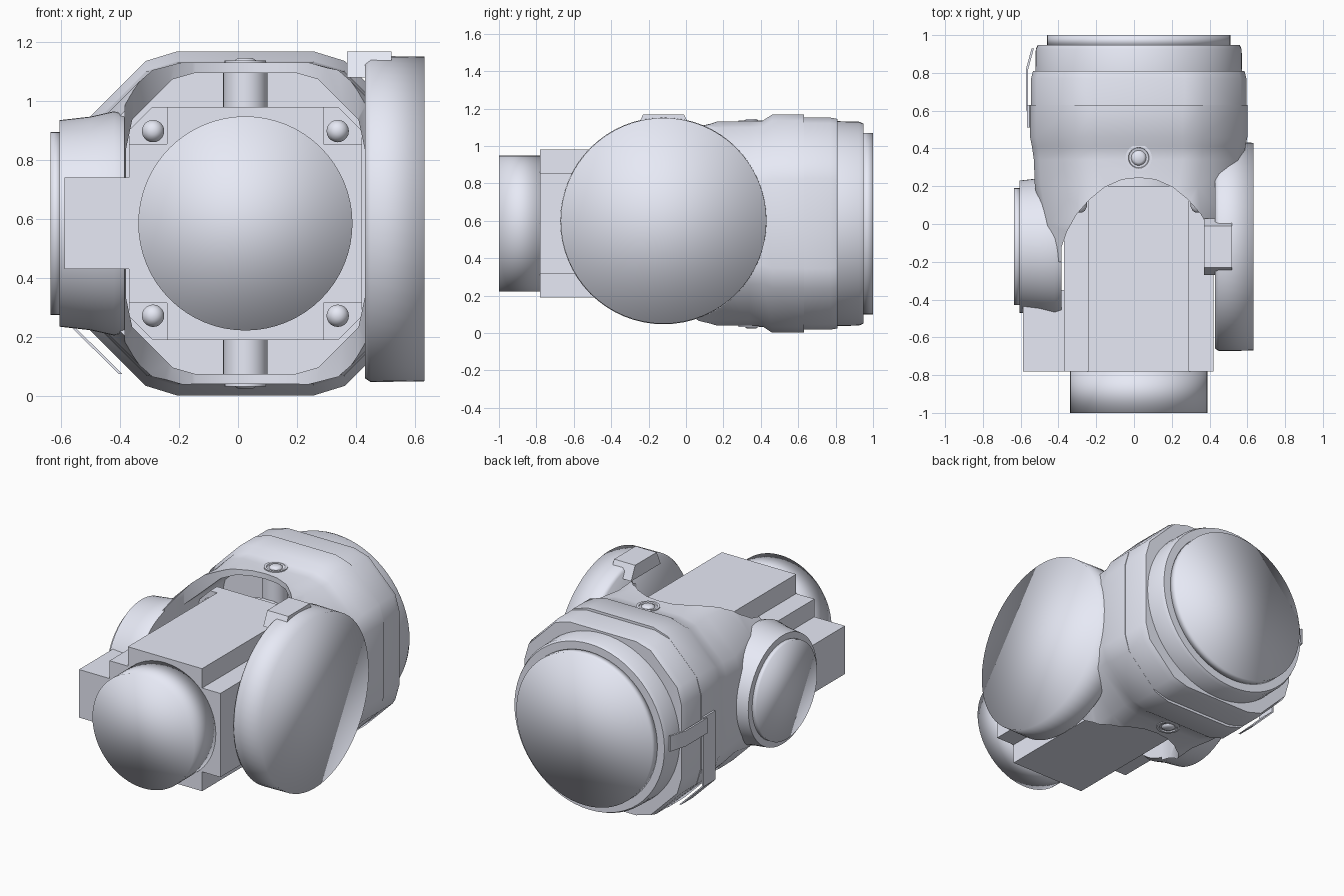
import bpy, bmesh, math
from mathutils import Vector

if "Cube" in bpy.data.objects:
    bpy.data.objects.remove(bpy.data.objects["Cube"])

CX, CZ = 0.025, 0.585      # main axis, runs along y
AY = -0.12                 # pivot axis of the fork arms, runs along x

paint = bpy.data.materials.new("pale_grey")
paint.diffuse_color = (0.80, 0.82, 0.92, 1)
paint.use_nodes = True
paint.node_tree.nodes["Principled BSDF"].inputs["Base Color"].default_value = paint.diffuse_color


def finish(obj, angle):
    obj.data.shade_smooth()
    if angle < 180:
        obj.data.set_sharp_from_angle(angle=math.radians(angle))


def loft(name, rings, angle=35):
    """Skin a list of equal-length point rings and cap both ends."""
    bm = bmesh.new()
    rows = [[bm.verts.new(p) for p in ring] for ring in rings]
    n = len(rows[0])
    for a, b in zip(rows, rows[1:]):
        for i in range(n):
            j = (i + 1) % n
            bm.faces.new((a[i], a[j], b[j], b[i]))
    bm.faces.new(rows[0])
    bm.faces.new(rows[-1])
    bmesh.ops.recalc_face_normals(bm, faces=bm.faces)
    mesh = bpy.data.meshes.new(name)
    bm.to_mesh(mesh)
    bm.free()
    mesh.materials.append(paint)
    obj = bpy.data.objects.new(name, mesh)
    bpy.context.collection.objects.link(obj)
    finish(obj, angle)
    return obj


def lathe(name, axis, centre, profile, angle=35, n=64):
    """Turn (position, radius) pairs about an axis through centre."""
    rings = []
    for pos, r in profile:
        ring = []
        for k in range(n):
            t = math.tau * k / n
            u, v = centre[0] + r * math.cos(t), centre[1] + r * math.sin(t)
            ring.append({'x': (pos, u, v), 'y': (u, pos, v), 'z': (u, v, pos)}[axis])
        rings.append(ring)
    return loft(name, rings, angle)


def octagon(y, a, b, c, soft=1):
    """Chamfered rectangle across the main axis, corners softened."""
    q = [(a, b - c), (a - c, b), (c - a, b), (-a, b - c),
         (-a, c - b), (c - a, -b), (a - c, -b), (a, c - b)]
    pts = [Vector((CX + x, y, CZ + z)) for x, z in q]
    for _ in range(soft):
        pts = [p for i in range(len(pts)) for p in
               (pts[i].lerp(pts[i - 1], 0.12), pts[i].lerp(pts[(i + 1) % len(pts)], 0.12))]
    return pts


def box(name, x0, x1, y0, y1, z0, z1, taper=0.0):
    def ring(z, t):
        return [(x0, y0 + t, z), (x1, y0 + t, z), (x1, y1 - t, z), (x0, y1 - t, z)]
    return loft(name, [ring(z0, 0), ring(z1, taper)], 20)


def cut(obj, cutters, angle):
    for c in cutters:
        c.hide_render = True
        m = obj.modifiers.new("cut", 'BOOLEAN')
        m.operation, m.solver, m.object = 'DIFFERENCE', 'EXACT', c
    dg = bpy.context.evaluated_depsgraph_get()
    mesh = bpy.data.meshes.new_from_object(obj.evaluated_get(dg))
    obj.modifiers.clear()
    obj.data = mesh
    for c in cutters:
        bpy.data.objects.remove(c)
    finish(obj, angle)


# Fork housing: octagonal collar flowing into a hollow yoke
fork = loft("fork_housing", [octagon(*s) for s in (
    (0.63, .575, .583, .27), (0.46, .575, .583, .27), (0.41, .565, .55, .26),
    (0.34, .555, .545, .25), (0.2, .55, .545, .27), (0.0, .51, .55, .22),
    (-0.2, .46, .53, .20))], 40)
cavity = loft("cavity_cutter", [octagon(-0.6, .405, .51, .18), octagon(0.38, .405, .51, .18)])
half = [(.408, -.6), (.408, -.12), (.38, -.04), (.33, .05), (.26, .13), (.18, .195), (.09, .235)]
arch = half + [(0, .245)] + [(-x, y) for x, y in reversed(half)]
mouth = loft("mouth_cutter", [[(CX + x, y, z) for x, y in arch] for z in (-0.5, 1.7)])
cut(fork, [cavity, mouth], 40)

# Rear collar, round flange and end disc
loft("rear_collar", [octagon(0.62, .57, .567, .25), octagon(0.77, .57, .567, .25),
                     octagon(0.81, .56, .56, .25)], 50)
lathe("rear_flange", 'y', (CX, CZ), [(0.80, .548), (0.925, .545), (0.948, .535)], 50)
lathe("rear_disc", 'y', (CX, CZ), [(0.94, .485), (1.0, .485)], 180)

# Right arm: large pivot cover with a lug on top
lathe("right_arm_cover", 'x', (AY, 0.6), [(0.43, .54), (0.45, .553), (0.632, .55)], 180)
box("right_arm_lug", 0.37, 0.52, -0.27, 0.03, 1.08, 1.168, 0.04)

# Left arm: flared boss with a thin cap
lathe("left_arm_boss", 'x', (AY, CZ), [(-0.605, .35), (-0.5, .362), (-0.42, .38), (-0.385, .37)], 60)
lathe("left_arm_cap", 'x', (AY, CZ), [(-0.635, .31), (-0.60, .31)], 180)

# Tilting block between the arms, its four edges notched along the full length
q = [(.395, .27), (.265, .27), (.265, .395)]
cross = q + [(-x, z) for x, z in reversed(q)]
cross += [(-x, -z) for x, z in cross]
loft("tilt_block", [[(CX + x, y, CZ + z) for x, z in cross] for y in (-0.78, 0.15)], 20)
loft("block_back_plate", [octagon(y, .395, .395, .08, 0) for y in (0.13, 0.2)], 20)
lathe("block_hub", 'y', (CX, CZ), [(0.19, .37), (0.27, .37)])
lathe("output_drum", 'y', (CX, CZ), [(-1.0, .363), (-0.77, .363)], 180)
box("side_connector", -0.588, -0.36, -0.78, -0.35, 0.43, 0.74)

# Domed bolts at the far end of the four notches
for sx in (-1, 1):
    for sz in (-1, 1):
        lathe("corner_bolt", 'y', (CX + sx * .313, CZ + sz * .313),
              [(0.06, .012), (0.07, .028), (0.09, .038), (0.14, .038)], 60, 20)

# Vertical bolt columns with a raised ring and head, top and bottom
for s, label in ((1, "top"), (-1, "bottom")):
    lathe(label + "_column", 'z', (CX, 0.34), [(CZ + s * .30, .075), (CZ + s * .525, .075)], 35, 32)
    lathe(label + "_bolt_ring", 'z', (CX, 0.35),
          [(CZ + s * .50, .07), (CZ + s * .552, .07), (CZ + s * .552, .055), (CZ + s * .542, .05)], 30, 32)
    lathe(label + "_bolt_head", 'z', (CX, 0.35),
          [(CZ + s * .52, .04), (CZ + s * .55, .04), (CZ + s * .56, .025)], 60, 24)

# Thin cable bracket on the left flank: plate with a folded foot, strip and bent tip
T = 0.012


def sheet(name, path, lo, hi, along):
    """Thin sheet following (x, p) points; along tells whether p is y or z."""
    rings = []
    for x, p in path:
        if along == 'y':
            rings.append([(x, p, lo), (x + T, p, lo), (x + T, p, hi), (x, p, hi)])
        else:
            rings.append([(x, lo, p), (x + T, lo, p), (x + T, hi, p), (x, hi, p)])
    loft(name, rings, 20)


sheet("bracket_plate", [(-0.566, 0.68), (-0.566, 0.235), (-0.405, 0.075)], 0.51, 0.63, 'z')
sheet("bracket_strip", [(-0.572, 0.60), (-0.572, 0.82), (-0.542, 0.93)], 0.57, 0.67, 'y')
